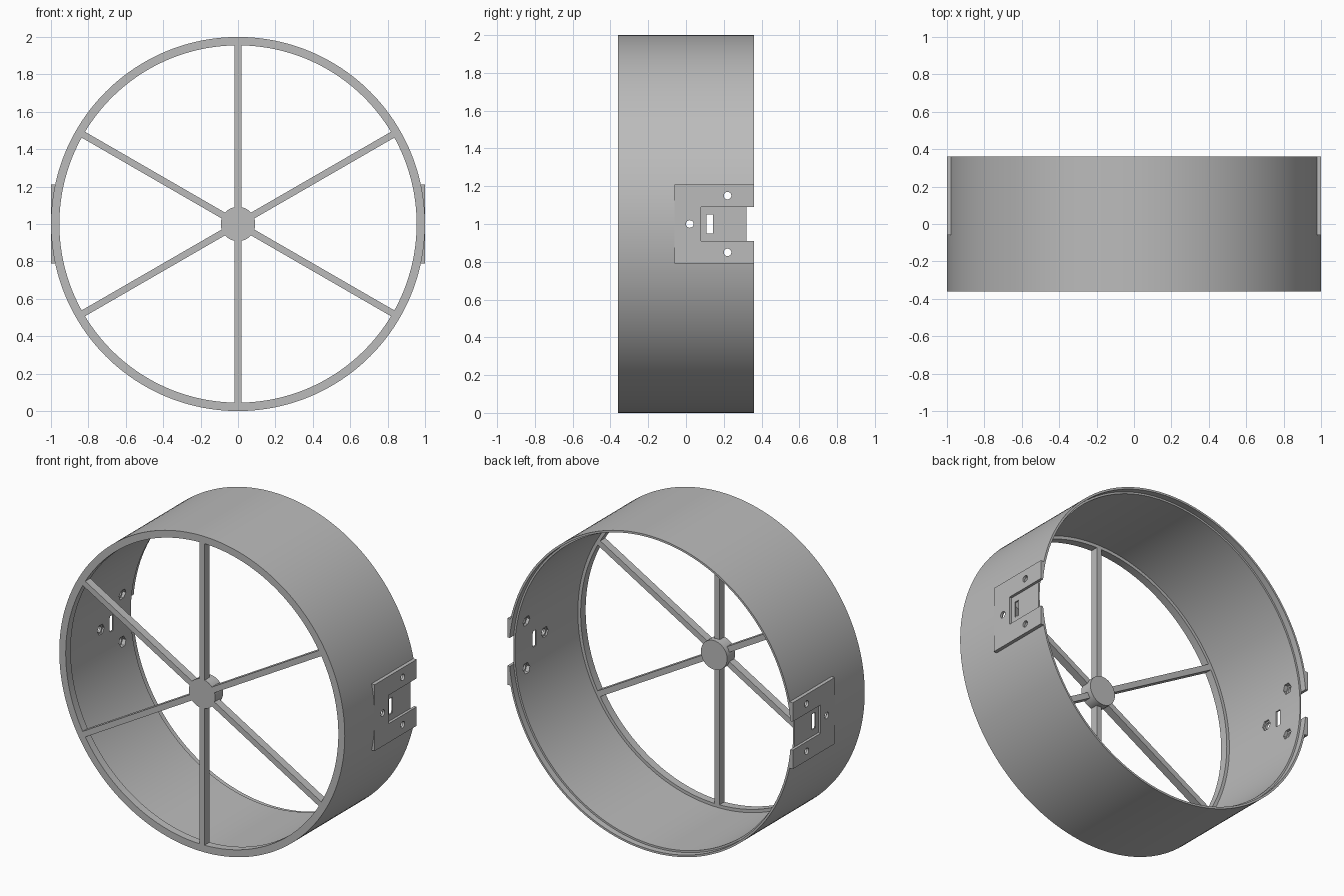
import bpy
from math import pi, radians, sin, cos
from mathutils import Matrix, Vector

if "Cube" in bpy.data.objects:
    bpy.data.objects.remove(bpy.data.objects["Cube"], do_unlink=True)

FRONT, BACK = -0.36, 0.36
CENTRE_Z = 1.0

grey = bpy.data.materials.new("plain grey")
grey.use_nodes = True
grey.diffuse_color = (0.5, 0.5, 0.5, 1)
grey.node_tree.nodes["Principled BSDF"].inputs["Base Color"].default_value = (0.5, 0.5, 0.5, 1)


def box(name, x, y, z):
    """Box from (min, max) ranges, z measured from the wheel axis."""
    bpy.ops.mesh.primitive_cube_add(size=1)
    ob = bpy.context.object
    ob.name = name
    size = [b - a for a, b in (x, y, z)]
    mid = Vector([(a + b) / 2 for a, b in (x, y, z)]) + Vector((0, 0, CENTRE_Z))
    ob.data.transform(Matrix.Translation(mid) @ Matrix.Diagonal((*size, 1)))
    return ob


def disc(name, radius, y0, y1, sides=192):
    """Cylinder along y on the wheel axis."""
    bpy.ops.mesh.primitive_cylinder_add(vertices=sides, radius=radius, depth=y1 - y0)
    ob = bpy.context.object
    ob.name = name
    ob.data.transform(Matrix.Translation((0, (y0 + y1) / 2, CENTRE_Z))
                      @ Matrix.Rotation(pi / 2, 4, 'X'))
    return ob


def pin(x0, x1, y, z, radius, sides):
    """Cylinder cutter along x."""
    bpy.ops.mesh.primitive_cylinder_add(vertices=sides, radius=radius, depth=x1 - x0)
    ob = bpy.context.object
    ob.name = "hole_cutter"
    ob.data.transform(Matrix.Translation(((x0 + x1) / 2, y, CENTRE_Z + z))
                      @ Matrix.Rotation(pi / 2, 4, 'Y'))
    return ob


def combine(target, other, operation):
    mod = target.modifiers.new(operation.lower(), 'BOOLEAN')
    mod.operation, mod.object, mod.solver = operation, other, 'EXACT'
    bpy.context.view_layer.objects.active = target
    bpy.ops.object.modifier_apply(modifier=mod.name)
    bpy.data.objects.remove(other, do_unlink=True)


def finish(ob):
    ob.data.materials.clear()
    ob.data.materials.append(grey)
    bpy.ops.object.select_all(action='DESELECT')
    ob.select_set(True)
    bpy.context.view_layer.objects.active = ob
    bpy.ops.object.shade_smooth_by_angle(angle=radians(25))


def span(side, a, b):
    return tuple(sorted((side * a, side * b)))


# Rim drum with a flat mounting pad on each side
rim = disc("rim", 1.0, FRONT, BACK)
for side in (1, -1):
    combine(rim, box("pad", span(side, 0.9, 1.0), (-0.06, BACK), (-0.21, 0.21)), 'UNION')

# Hollow: front lip opening, main bore, shallow step at the back edge
for radius, y0, y1 in ((0.955, -0.5, 0.5), (0.975, FRONT + 0.05, 0.5), (0.987, 0.32, 0.5)):
    combine(rim, disc("bore_cutter", radius, y0, y1), 'DIFFERENCE')

# Pad details: latch pocket, open notch, slot, screw holes with nut recesses
for side in (1, -1):
    cutters = [
        box("pocket_cutter", span(side, 0.983, 1.1), (0.08, 0.45), (-0.09, 0.09)),
        box("notch_cutter", span(side, 0.9, 1.1), (0.32, 0.45), (-0.09, 0.09)),
        box("slot_cutter", span(side, 0.9, 1.1), (0.108, 0.142), (-0.05, 0.05)),
    ]
    for y, z in ((0.22, 0.15), (0.22, -0.15), (0.02, 0)):
        cutters.append(pin(*span(side, 0.9, 1.1), y, z, 0.02, 24))
        cutters.append(pin(*span(side, 0.9, 0.985), y, z, 0.034, 6))
    for cutter in cutters:
        combine(rim, cutter, 'DIFFERENCE')
finish(rim)

# Hub and six spokes, flush with the front
finish(disc("hub", 0.092, FRONT, FRONT + 0.08, 48))
for i in range(6):
    spoke = box(f"spoke_{i + 1}", (-0.018, 0.018), (FRONT, FRONT + 0.05), (0.08, 0.957))
    axis = Matrix.Translation((0, 0, CENTRE_Z))
    spoke.data.transform(axis @ Matrix.Rotation(i * pi / 3, 4, 'Y') @ axis.inverted())
    finish(spoke)
